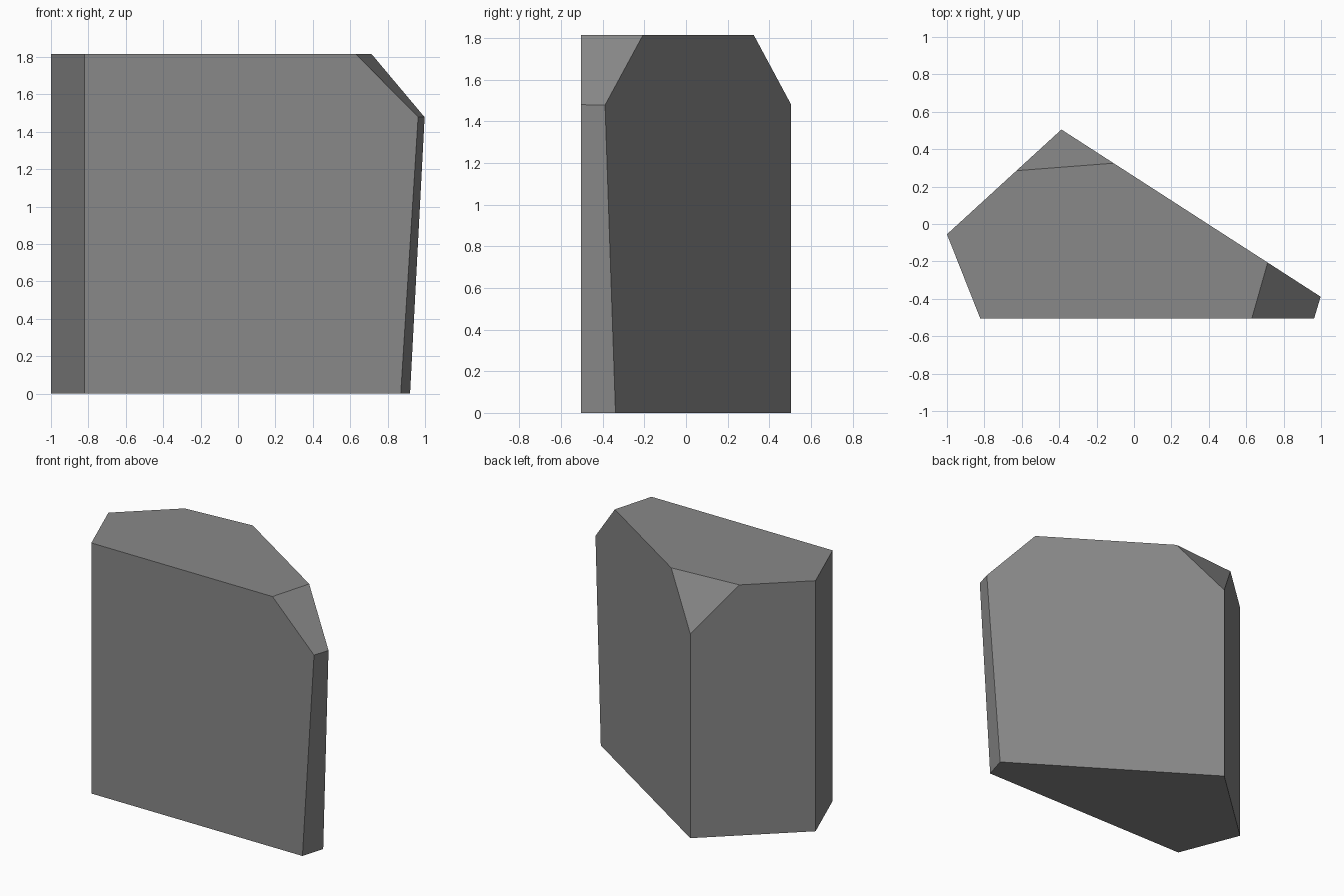
import bpy
import bmesh
from mathutils import Vector

cube = bpy.data.objects.get("Cube")
if cube:
    bpy.data.objects.remove(cube, do_unlink=True)

HEIGHT = 1.815

# Stone grey
grey = bpy.data.materials.new("stone_grey")
grey.use_nodes = True
colour = (0.25, 0.25, 0.25, 1)
grey.diffuse_color = colour
bsdf = next(n for n in grey.node_tree.nodes if n.type == "BSDF_PRINCIPLED")
bsdf.inputs["Base Color"].default_value = colour
bsdf.inputs["Roughness"].default_value = 0.9


def slice_off(bm, a, b, c):
    """Cut through three points, drop the outer side and cap the hole."""
    a, b, c = Vector(a), Vector(b), Vector(c)
    normal = (b - a).cross(c - a).normalized()
    if normal.dot(a - Vector((0, 0, HEIGHT / 2))) < 0:
        normal.negate()
    geom = bm.verts[:] + bm.edges[:] + bm.faces[:]
    cut = bmesh.ops.bisect_plane(bm, geom=geom, dist=1e-5, plane_co=a,
                                 plane_no=normal, clear_outer=True)
    edges = [e for e in cut["geom_cut"] if isinstance(e, bmesh.types.BMEdge)]
    bmesh.ops.contextual_create(bm, geom=edges)


# Four-sided block extruded from its footprint
bm = bmesh.new()
footprint = [(-0.822, -0.505), (1.178, -0.505), (-0.388, 0.505), (-1, -0.055)]
base = bm.faces.new([bm.verts.new((x, y, 0)) for x, y in footprint])
top = bmesh.ops.extrude_face_region(bm, geom=[base], use_keep_orig=True)
bmesh.ops.translate(bm, vec=(0, 0, HEIGHT),
                    verts=[v for v in top["geom"] if isinstance(v, bmesh.types.BMVert)])

# Leaning end, sloped end shoulder, chipped back corner
slice_off(bm, (0.87, -0.505, 0), (0.92, -0.338, 0), (0.963, -0.505, 1.48))
slice_off(bm, (0.63, -0.505, HEIGHT), (0.715, -0.205, HEIGHT), (0.963, -0.505, 1.48))
slice_off(bm, (-0.388, 0.505, 1.48), (-0.63, 0.285, HEIGHT), (-0.11, 0.325, HEIGHT))
bmesh.ops.recalc_face_normals(bm, faces=bm.faces[:])

mesh = bpy.data.meshes.new("rock_slab")
bm.to_mesh(mesh)
bm.free()
mesh.materials.append(grey)
rock = bpy.data.objects.new("rock_slab", mesh)
bpy.context.collection.objects.link(rock)
